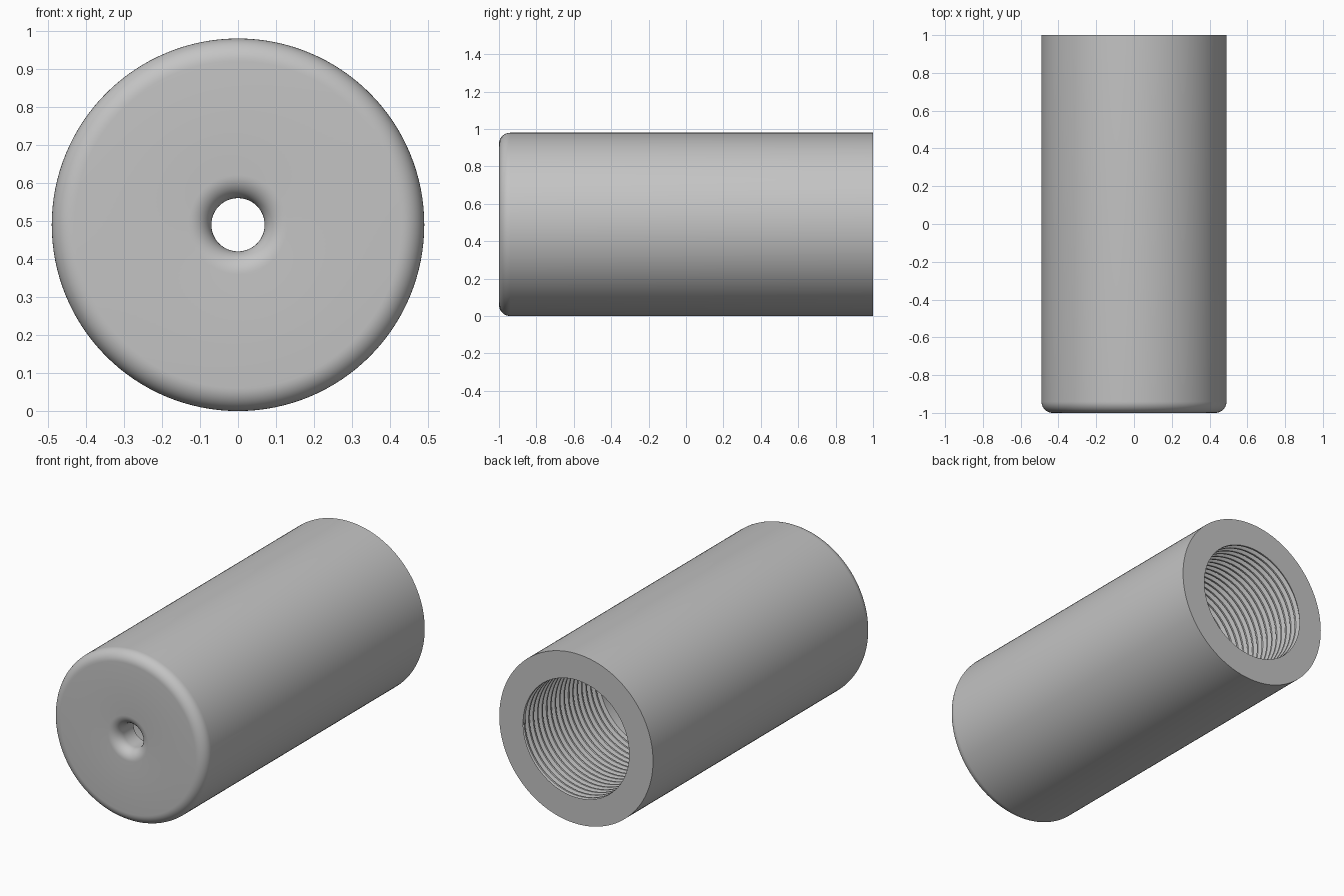
import bpy, bmesh
from math import pi, sin, cos, radians

cube = bpy.data.objects.get("Cube")
if cube:
    bpy.data.objects.remove(cube)

SEGMENTS = 128
RADIUS, BORE, HOLE, FILLET = 0.49, 0.338, 0.07, 0.06
FRONT, BACK = -1.0, 1.0
FLOOR = FRONT + 0.15          # inner face of the front wall
THREAD_END = 0.3
PITCH, DEPTH = 0.04, 0.022

metal = bpy.data.materials.new("plain grey")
metal.use_nodes = True
grey = (0.55, 0.55, 0.55, 1)
metal.diffuse_color = grey
metal.node_tree.nodes["Principled BSDF"].inputs["Base Color"].default_value = grey


def arc(r, y, start, end, steps=10):
    """Fillet points around a centre at radius r and depth y."""
    angles = [radians(start + (end - start) * i / steps) for i in range(steps + 1)]
    return [(r + FILLET * cos(a), y + FILLET * sin(a)) for a in angles]


def place(r, y, angle):
    return (r * cos(angle), y, RADIUS + r * sin(angle))


bm = bmesh.new()


def ring(r, y):
    return [bm.verts.new(place(r, y, 2 * pi * i / SEGMENTS)) for i in range(SEGMENTS)]


def lathe(profile):
    rings = [ring(r, y) for r, y in profile]
    for a, b in zip(rings, rings[1:]):
        for i in range(SEGMENTS):
            j = (i + 1) % SEGMENTS
            bm.faces.new((a[i], a[j], b[j], b[i]))


# Shell: bore wall, front wall with flared hole, rounded outside, open back
lathe([(BORE, THREAD_END), (BORE, FLOOR), (HOLE, FLOOR)]
      + arc(HOLE + FILLET, FRONT + FILLET, 180, 270)
      + arc(RADIUS - FILLET, FRONT + FILLET, 270, 360)
      + [(RADIUS, BACK), (BORE, BACK)])

# Helical thread: each turn has a land, a groove and two flanks
levels = [0, 0, DEPTH, DEPTH]
steps = [0, 0.25, 0.5, 0.75]
turns = round((BACK - THREAD_END) / PITCH) + 2
rows = []
for k in range(turns * len(levels)):
    row = []
    for i in range(SEGMENTS + 1):
        turn = k // 4 - 1 + steps[k % 4] + i / SEGMENTS
        y = THREAD_END + turn * PITCH
        inside = THREAD_END < y < BACK
        r = BORE + (levels[k % 4] if inside else 0)
        y = min(max(y, THREAD_END), BACK)
        row.append(bm.verts.new(place(r, y, 2 * pi * i / SEGMENTS)))
    rows.append(row)
for a, b in zip(rows, rows[1:]):
    for i in range(SEGMENTS):
        bm.faces.new((a[i], b[i], b[i + 1], a[i + 1]))

bmesh.ops.remove_doubles(bm, verts=bm.verts, dist=0.0001)
bmesh.ops.dissolve_degenerate(bm, edges=bm.edges, dist=0.0001)
bmesh.ops.recalc_face_normals(bm, faces=bm.faces)

mesh = bpy.data.meshes.new("threaded_sleeve")
bm.to_mesh(mesh)
bm.free()
mesh.materials.append(metal)
sleeve = bpy.data.objects.new("threaded_sleeve", mesh)
bpy.context.collection.objects.link(sleeve)
bpy.context.view_layer.objects.active = sleeve
sleeve.select_set(True)
bpy.ops.object.shade_smooth_by_angle(angle=radians(30))
